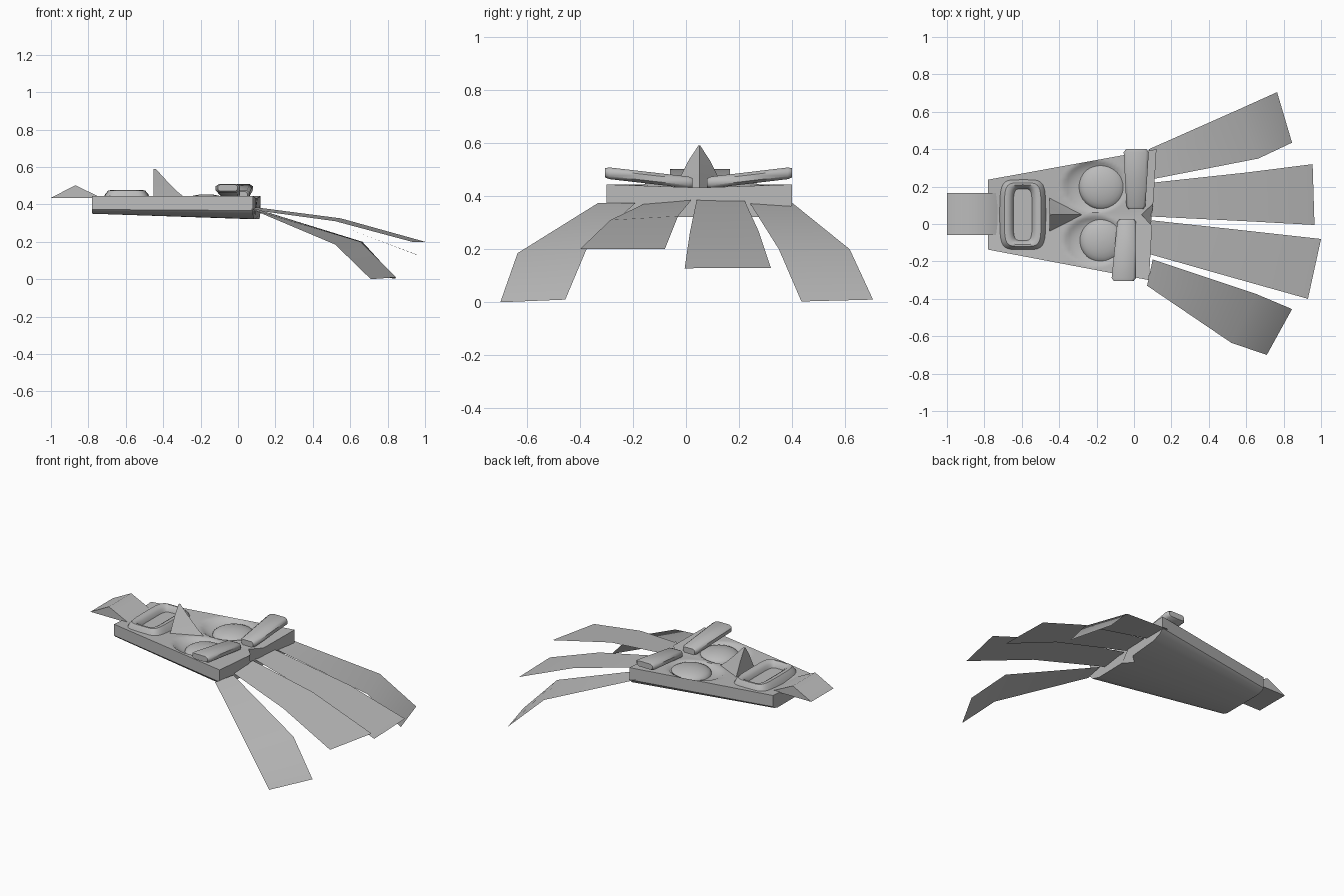
import bpy, bmesh, math
from mathutils import Vector

if "Cube" in bpy.data.objects:
    bpy.data.objects.remove(bpy.data.objects["Cube"])

grey = bpy.data.materials.new("plain grey")
grey.diffuse_color = (0.5, 0.5, 0.5, 1)
grey.use_nodes = True
grey.node_tree.nodes["Principled BSDF"].inputs["Base Color"].default_value = grey.diffuse_color
MID = 0.05  # y of the face's middle line


def add(name, rows, closed=False, caps=False, extra=None, angle=30, recalc=True):
    """Skin a list of equally long point rows."""
    bm = bmesh.new()
    vs = [[bm.verts.new(p) for p in r] for r in rows]
    n = len(rows[0])
    for a, b in zip(vs, vs[1:]):
        for j in range(n if closed else n - 1):
            k = (j + 1) % n
            bm.faces.new((a[j], a[k], b[k], b[j]))
    if caps:
        bm.faces.new(vs[0])
        bm.faces.new(vs[-1][::-1])
    if recalc:
        bmesh.ops.recalc_face_normals(bm, faces=bm.faces)
    me = bpy.data.meshes.new(name)
    bm.to_mesh(me)
    bm.free()
    me.materials.append(grey)
    ob = bpy.data.objects.new(name, me)
    bpy.context.collection.objects.link(ob)
    bpy.ops.object.select_all(action='DESELECT')
    ob.select_set(True)
    bpy.context.view_layer.objects.active = ob
    bpy.ops.object.shade_smooth_by_angle(angle=math.radians(angle))
    return ob


EYES = [(-0.17, 0.20, 0.125), (-0.17, -0.09, 0.12)]


# --- mask board: tapered slab, rounded underneath, with sunken eye sockets
def top_z(x, y, u):
    z = 0.432 + 0.012 * abs(u)
    for ex, ey, r in EYES:
        d = math.hypot((x - ex + 0.04) / (r * 1.35), (y - ey) / (r * 1.1))
        z -= 0.03 * max(0, 1 - d ** 4)
    return z


rows = []
NX, NY = 48, 48
for i in range(NX + 1):
    t = i / NX
    half = 0.187 + 0.163 * t
    lower = 0.35 - 0.028 * t
    row = []

    def pos(u, z=None):
        y = MID + u * half
        end = 0.10 + 0.02 * u - 0.06 * max(0, 1 - abs(y - MID) / 0.06)
        x = -0.78 + (end + 0.78) * t
        return (x, y, top_z(x, y, u) if z is None else z)

    for j in range(NY + 1):
        row.append(pos(-1 + 2 * j / NY))
    for u, dz in ((1, 0.045), (0.93, 0.02), (0.75, 0), (0.15, 0), (0, 0),
                  (-0.15, 0), (-0.75, 0), (-0.93, 0.02), (-1, 0.045)):
        row.append(pos(u, lower + dz * (0.5 + 0.5 * t)))
    rows.append(row)
add("mask_board", rows, closed=True, caps=True)


def ring(cx, cy, hx, hy, z, n=32, power=0.4):
    """Rounded rectangle in a level plane."""
    pts = []
    for k in range(n):
        a = 2 * math.pi * k / n
        c, s = math.cos(a), math.sin(a)
        pts.append((cx + hx * math.copysign(abs(c) ** power, c),
                    cy + hy * math.copysign(abs(s) ** power, s), z))
    return pts


# --- eyes: shallow domes in the sockets
for side, (ex, ey, r) in zip(("left", "right"), EYES):
    add(side + "_eye", [ring(ex, ey, r * math.cos(a), r * math.cos(a),
                             0.408 + 0.046 * math.sin(a), power=1)
                        for a in (0, 0.25, 0.5, 0.75, 1.0, 1.25, 1.5)], True, True, angle=40)

# --- mouth: raised lips round a sunken opening
add("mouth", [ring(-0.595, MID, hx, hy, z) for hx, hy, z in
              ((0.125, 0.192, 0.43), (0.115, 0.182, 0.455), (0.098, 0.170, 0.475),
               (0.078, 0.160, 0.476), (0.058, 0.145, 0.462), (0.050, 0.138, 0.440))],
    True, True, angle=40)

# --- nose: pyramid leaning to the mouth, with slightly hollow flanks
add("nose", [[(x, MID + s * w, z) for x, s, w, z in
              ((-0.452, -1, w, z), (-0.452, 1, w, z), (tip, 0, 0, z))]
             for w, tip, z in ((0.095, -0.27, 0.425), (0.075, -0.32, 0.465),
                               (0.043, -0.385, 0.53), (0.004, -0.44, 0.59))],
    True, True)

# --- brows: rounded bars rising outwards
for side, inner, outer in (("left", (0.010, 0.08, 0.45, 0.05), (0.012, 0.40, 0.488, 0.068)),
                           ("right", (-0.038, 0.025, 0.45, 0.05), (-0.055, -0.305, 0.488, 0.066))):
    rows = []
    for f, s in ((0, 0.8), (0.05, 1), (0.5, 1), (0.95, 1), (1, 0.8)):
        x, y, z, h = (a + (b - a) * f for a, b in zip(inner, outer))
        rows.append([(x + px * h * s, y, z + pz * 0.022 * s) for px, pz in
                     ((-1, -0.5), (-1, 0.5), (-0.75, 1), (0.75, 1),
                      (1, 0.5), (1, -0.5), (0.75, -1), (-0.75, -1))])
    add(side + "_brow", rows, True, True, angle=50)

# --- beard: low ridge block sticking out of the chin
ridge = ((-1.0, 0.435), (-0.87, 0.502), (-0.73, 0.435))
add("beard", [[(x, y, z) for x, z in ridge] for y in (-0.06, 0.165)], True, True, angle=60)

# --- crown of four drooping leaves: root, fold and tip edges
LEAVES = {
    "outer_left": (((0.08, 0.40, 0.375), (0.10, 0.24, 0.375)),
                   ((0.57, 0.617, 0.20), (0.665, 0.35, 0.20)),
                   ((0.765, 0.705, 0.01), (0.845, 0.435, 0.003))),
    "inner_left": (((0.09, 0.22, 0.385), (0.09, 0.04, 0.385)),
                   ((0.60, 0.275, 0.265), (0.60, 0.015, 0.265)),
                   ((0.955, 0.32, 0.13), (0.965, -0.005, 0.128))),
    "inner_right": (((0.09, 0.02, 0.385), (0.08, -0.16, 0.37)),
                    ((0.55, -0.03, 0.325), (0.52, -0.285, 0.31)),
                    ((1.0, -0.08, 0.20), (0.93, -0.40, 0.20))),
    "outer_right": (((0.10, -0.19, 0.375), (0.07, -0.33, 0.375)),
                    ((0.655, -0.375, 0.20), (0.52, -0.635, 0.185)),
                    ((0.845, -0.455, 0.01), (0.71, -0.70, 0.0))),
}
for name, edges in LEAVES.items():
    leaf = add(name + "_leaf", [e[::-1] for e in edges], recalc=False)
    if leaf.data.polygons[0].normal.z < 0:
        leaf.data.flip_normals()
